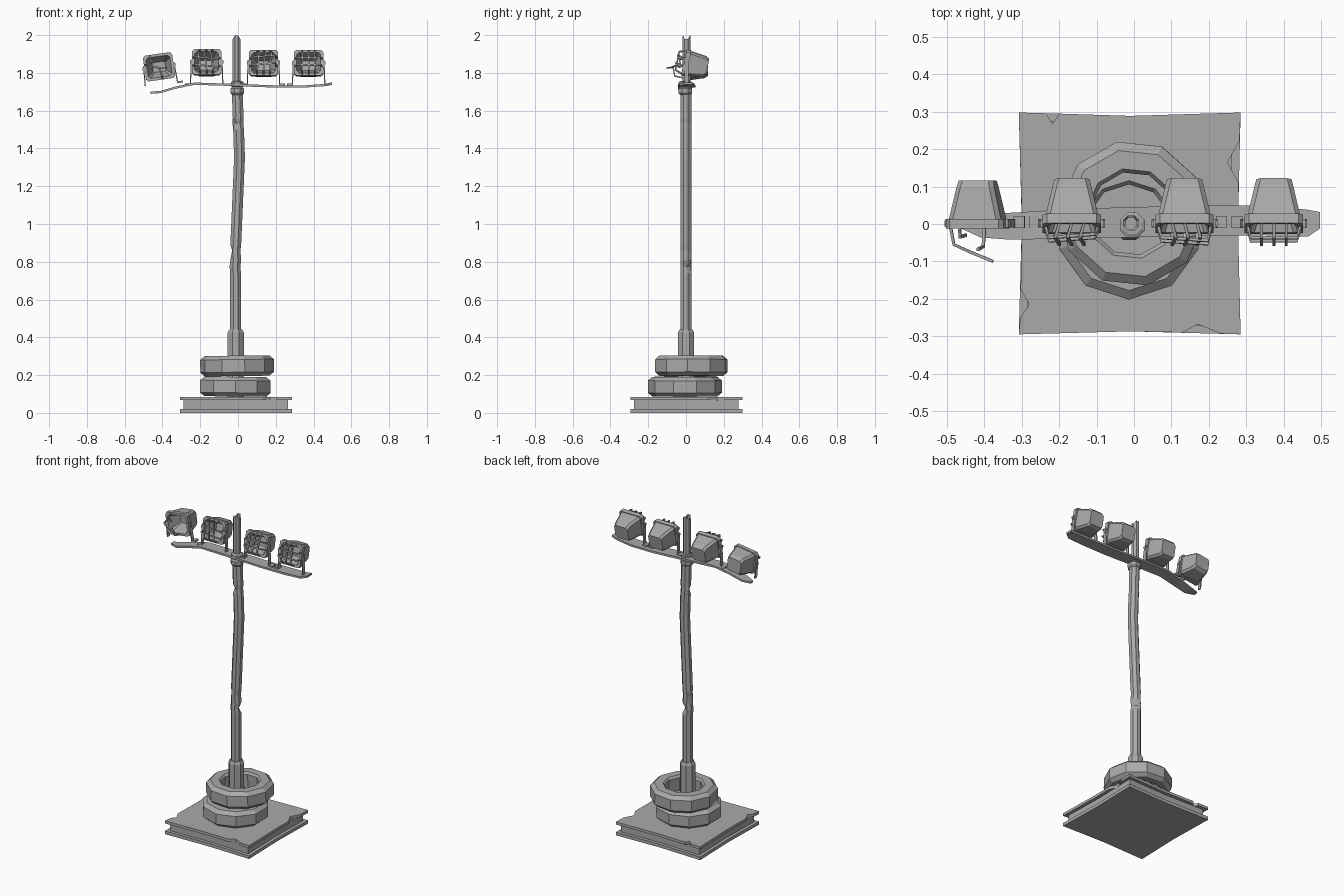
import bpy, bmesh, math
from mathutils import Vector, Matrix

if "Cube" in bpy.data.objects:
    bpy.data.objects.remove(bpy.data.objects["Cube"])

metal = bpy.data.materials.new("weathered_grey")
metal.use_nodes = True
GREY = (0.40, 0.40, 0.40, 1)
metal.diffuse_color = GREY
bsdf = next(n for n in metal.node_tree.nodes if n.type == 'BSDF_PRINCIPLED')
bsdf.inputs["Base Color"].default_value = GREY
bsdf.inputs["Roughness"].default_value = 0.8


def finish(name, bm, matrix=Matrix()):
    bmesh.ops.recalc_face_normals(bm, faces=bm.faces)
    bm.transform(matrix)
    mesh = bpy.data.meshes.new(name)
    bm.to_mesh(mesh)
    bm.free()
    mesh.materials.append(metal)
    ob = bpy.data.objects.new(name, mesh)
    bpy.context.collection.objects.link(ob)
    return ob


def loft(bm, rings, caps=True, loop=False):
    """Skin a list of rings with quads."""
    vs = [[bm.verts.new(p) for p in ring] for ring in rings]
    n = len(vs[0])
    pairs = list(zip(vs, vs[1:])) + ([(vs[-1], vs[0])] if loop else [])
    for a, b in pairs:
        for i in range(n):
            j = (i + 1) % n
            bm.faces.new((a[i], a[j], b[j], b[i]))
    if caps and not loop:
        bm.faces.new(vs[0][::-1])
        bm.faces.new(vs[-1])


def circle(r, z, n, cx=0, cy=0, turn=0.0):
    return [Vector((cx + r * math.cos(turn + math.tau * i / n),
                    cy + r * math.sin(turn + math.tau * i / n), z)) for i in range(n)]


def box(bm, lo, hi):
    (x0, y0, z0), (x1, y1, z1) = lo, hi
    loft(bm, [[(x0, y0, z), (x1, y0, z), (x1, y1, z), (x0, y1, z)] for z in (z0, z1)])


def rod(bm, path, normal, r=0.004):
    """Square rod along a path lying across the given normal."""
    pts = [Vector(p) for p in path]
    n = Vector(normal)
    rings = []
    for i, p in enumerate(pts):
        t = (pts[min(i + 1, len(pts) - 1)] - pts[max(i - 1, 0)]).normalized()
        b = t.cross(n).normalized()
        rings.append([p + r * (n + b), p + r * (n - b), p - r * (n + b), p - r * (n - b)])
    loft(bm, rings)


# Base: two plates with bowed, chipped edges around a recessed core
def slab(name, outline, z0, z1):
    bm = bmesh.new()
    loft(bm, [[(x, y, z) for x, y in outline] for z in (z0, z1)])
    finish(name, bm)


def bowed(chips=((), (), (), ())):
    bottom, right, top, left = chips
    return [(-.308, -.295), *bottom, (.285, -.295), *right,
            (.285, .298), *top, (-.308, .298), *left]


chips = (((-.01, -.287), (.13, -.29), (.17, -.268), (.232, -.293)),
         ((.278, 0), (.28, .11), (.25, .165), (.282, .222)),
         ((-.01, .289), (-.2, .295), (-.218, .268), (-.235, .296)),
         ((-.3, .02), (-.303, -.175), (-.28, -.215), (-.304, -.25)))
plain = (((-.01, -.287),), ((.278, 0),), ((-.01, .289),), ((-.3, 0),))
slab("base_bottom_plate", bowed(plain), 0, .02)
slab("base_top_plate", bowed(chips), .068, .085)
slab("base_core", [(x * .93 - .001, y * .93) for x, y in bowed(plain)], .02, .068)


# Tyres: chamfered ten-sided rings, slightly shifted and tipped
def tyre(name, cx, cy, z0, height, turn, tip):
    h = height / 2
    profile = [(.115, -h * .8), (.135, -h), (.172, -h), (.196, -h * .62),
               (.196, h * .62), (.172, h), (.122, h), (.112, h * .75)]
    bm = bmesh.new()
    loft(bm, [circle(r, z, 10, turn=turn) for r, z in profile], loop=True)
    finish(name, bm, Matrix.Translation((cx, cy, z0 + h)) @ Matrix.Rotation(tip, 4, 'Y'))


tyre("lower_tyre", -.014, -.006, .087, .104, math.radians(-90), .01)
tyre("upper_tyre", -.005, .028, .195, .108, math.radians(-78), -.012)

# Pole foot sleeve and top collar
bm = bmesh.new()
loft(bm, [circle(r, z, 8, -.012, 0, .39) for r, z in
          ((.046, .085), (.046, .425), (.037, .442))])
finish("pole_sleeve", bm)
bm = bmesh.new()
loft(bm, [circle(r, z, 8, -.004, -.003, .39) for r, z in
          ((.03, 1.683), (.039, 1.693), (.039, 1.717), (.03, 1.725),
           (.036, 1.73), (.036, 1.752), (.026, 1.757))])
finish("pole_collar", bm)

# Bent pole with dents: (z, centre x, dent direction or None)
stations = [(.43, -.013, None), (.74, -.013, None), (.775, -.016, (.7, .7)),
            (.81, -.012, None), (.86, -.016, (-1, 0)), (.89, -.012, None),
            (1.35, .008, None), (1.5, .003, None), (1.535, -.001, (-.7, -.7)),
            (1.56, .001, None), (1.7, -.004, None)]
bm = bmesh.new()
rings = []
for z, cx, dent in stations:
    ring = circle(.031, z, 8, cx, 0, .39)
    if dent:
        d = Vector((*dent, 0))
        for p in ring:
            if (p - Vector((cx, 0, z))).dot(d) > .02:
                p -= d * .014
    rings.append(ring)
loft(bm, rings)
finish("pole", bm)

# Torn open tube at the pole tip
bm = bmesh.new()
outer = circle(.023, 1.75, 8, -.008, .002, .39)
tops = [2.0 - .035 * (1 - abs(math.sin(.39 + math.tau * i / 8))) for i in range(8)]
rim = [Vector((p.x, p.y, z)) for p, z in zip(outer, tops)]
mid = Vector((-.008, .002, 0))
inner = [Vector((mid.x + (p.x - mid.x) * .7, mid.y + (p.y - mid.y) * .7, p.z - .004)) for p in rim]
floor = [Vector((p.x, p.y, 1.93)) for p in inner]
loft(bm, [outer, rim, inner, floor])
finish("pole_tip", bm)

# Sagging crossbar: (x, front y, back y, z)
bar = [(-.462, -.012, .012, 1.695), (-.41, -.036, .026, 1.699), (-.33, -.042, .03, 1.722),
       (-.23, -.04, .036, 1.743), (-.05, -.036, .044, 1.737), (.2, -.032, .05, 1.728),
       (.35, -.03, .05, 1.728), (.465, -.034, .038, 1.736), (.497, -.012, .032, 1.744)]
bm = bmesh.new()
loft(bm, [[(x, y0, z - .006), (x, y1, z - .006), (x, y1, z + .006), (x, y0, z + .006)]
          for x, y0, y1, z in bar])
finish("crossbar", bm)


# Floodlight parts, built around the centre of the front frame
def panel(w, h, y, cut=.012):
    """Rectangle with clipped corners, w and h being half sizes."""
    return [(w - cut, y, -h), (w, y, cut - h), (w, y, h - cut), (w - cut, y, h),
            (cut - w, y, h), (-w, y, h - cut), (-w, y, cut - h), (cut - w, y, -h)]


def floodlight(tag, x, z, pitch=0.0, roll=0.0, broken=False, skew=0.0):
    upright = Matrix.Translation((x, 0, z)) @ Matrix.Rotation(roll, 4, 'Y')
    tilted = upright @ Matrix.Rotation(pitch, 4, 'X')
    bm = bmesh.new()
    loft(bm, [panel(.034, .026, .07, .006), panel(.064, .055, -.012), panel(.078, .069, -.012),
              panel(.078, .069, .014), panel(.07, .064, .014), panel(.051, .055, .098),
              panel(.047, .043, .116)])
    finish(tag + "_housing", bm, tilted)

    # Wire guard
    bm = bmesh.new()
    if broken:
        rod(bm, [(-.07, -.01, .02), (-.062, -.055, .015), (-.02, -.075, 0), (.04, -.1, -.012)], (0, 0, 1))
        rod(bm, [(.01, -.01, -.062), (.008, -.06, -.05), (0, -.068, -.005)], (1, 0, 0))
        rod(bm, [(-.04, -.01, .062), (-.04, -.035, .05), (-.03, -.03, .02)], (1, 0, 0))
    else:
        for h in (-.02, .022):
            rod(bm, [(-.07, -.01, h), (-.062, -.042, h), (.062, -.042 - skew, h + skew), (.07, -.01, h)], (0, 0, 1))
        for w in (-.033, 0, .033):
            rod(bm, [(w, -.01, -.062), (w, -.046, -.05), (w + skew, -.046, .05), (w, -.01, .062)], (1, 0, 0))
    finish(tag + "_guard", bm, tilted)

    # Bracket legs, pivots and feet
    bm = bmesh.new()
    drop = 1.735 - z
    for s in (-1, 1):
        loose = broken and s < 0
        end = -.09 if loose else drop
        loft(bm, [[(s * (w - .003), -.009, h), (s * (w + .003), -.009, h),
                   (s * (w + .003), .013, h), (s * (w - .003), .013, h)]
                  for w, h in ((.086, end), (.081, .015))])
        box(bm, (s * .08 - .008, -.007, -.007), (s * .08 + .008, .009, .009))
        if not loose:
            box(bm, (s * .099 - .015, -.011, drop - .003), (s * .099 + .015, .022, drop + .008))
    finish(tag + "_bracket", bm, upright)


down = math.radians(-12)
floodlight("outer_right_light", -.418, 1.832, 0, math.radians(-8), broken=True)
floodlight("inner_right_light", -.166, 1.856, -down * -1, skew=-.012)
floodlight("inner_left_light", .135, 1.852, -down * -1, skew=.01)
floodlight("outer_left_light", .374, 1.852, -down * -1)
